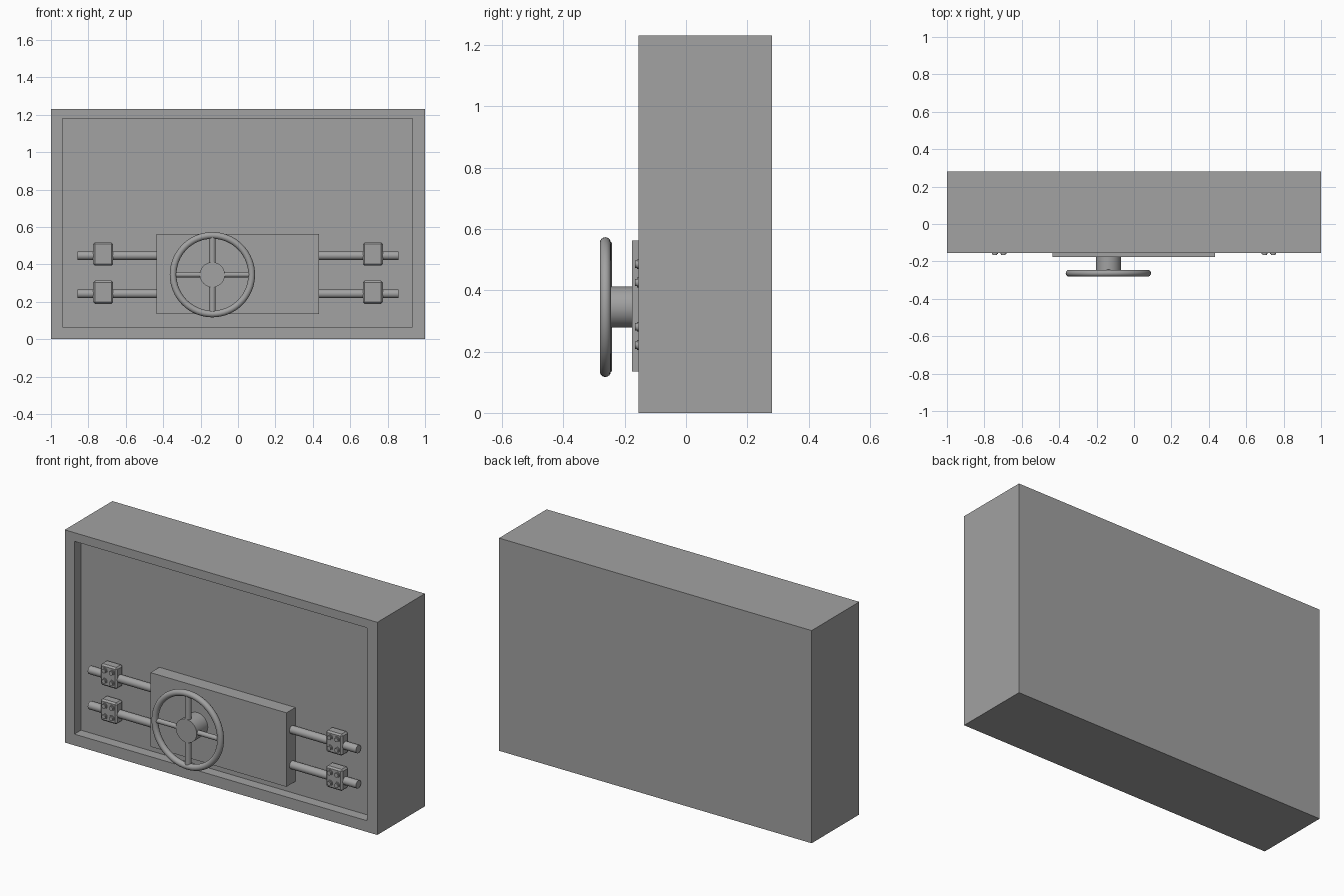
import bpy
import bmesh
import math
from mathutils import Matrix, Vector

old = bpy.data.objects.get("Cube")
if old:
    bpy.data.objects.remove(old, do_unlink=True)

grey = bpy.data.materials.new("steel_grey")
grey.use_nodes = True
colour = (0.36, 0.36, 0.36, 1)
grey.diffuse_color = colour
grey.node_tree.nodes["Principled BSDF"].inputs["Base Color"].default_value = colour

FLOOR = -0.095   # recessed door panel
RIM = -0.155     # front of the frame


def finish(obj, name, smooth=False):
    obj.name = name
    obj.data.materials.append(grey)
    if smooth:
        bpy.ops.object.shade_smooth_by_angle(angle=math.radians(40))
    return obj


def box(name, low, high, bevel=0):
    low, high = Vector(low), Vector(high)
    bpy.ops.mesh.primitive_cube_add(size=1, location=(low + high) / 2)
    obj = bpy.context.object
    obj.data.transform(Matrix.Diagonal((*(high - low), 1)))
    if bevel:
        mod = obj.modifiers.new("edge_bevel", "BEVEL")
        mod.width = bevel
        mod.segments = 1
    return finish(obj, name)


def rod(name, start, end, radius, sides=32):
    start, end = Vector(start), Vector(end)
    axis = end - start
    bpy.ops.mesh.primitive_cylinder_add(
        vertices=sides, radius=radius, depth=axis.length, location=(start + end) / 2,
        rotation=axis.to_track_quat("Z", "Y").to_euler())
    return finish(bpy.context.object, name, True)


# Body with a recessed front panel
body = box("safe_body", (-1, RIM, 0), (1, 0.28, 1.23))
bm = bmesh.new()
bm.from_mesh(body.data)
front = min(bm.faces, key=lambda f: f.calc_center_median().y)
bmesh.ops.inset_region(bm, faces=[front], thickness=0.06)
panel = bmesh.ops.extrude_discrete_faces(bm, faces=[front])["faces"][0]
inner = body.matrix_world.translation
corners = [(v, v.co.x > 0, v.co.z > 0) for v in panel.verts]
rim_verts = [e.other_vert(v) for v in panel.verts for e in v.link_edges
             if e.other_vert(v) not in panel.verts]
for v in list(panel.verts) + rim_verts:
    v.co.x = 0.933 if v.co.x > 0 else -0.938
    v.co.z = (1.18 if v.co.z > 0 else 0.065) - 0.615
for v in panel.verts:
    v.co.y += FLOOR - RIM
bm.to_mesh(body.data)
bm.free()

# Lock cover
box("lock_cover", (-0.437, -0.176, 0.135), (0.433, FLOOR, 0.563))

# Locking bars with bolted brackets, on both sides
for side, label in ((1, "left"), (-1, "right")):
    for bar_z, level in ((0.447, "upper"), (0.243, "lower")):
        tag = f"{label}_{level}"
        rod(f"{tag}_locking_bar", (side * 0.42, -0.125, bar_z),
            (side * 0.858, -0.125, bar_z), 0.023)
        cx, cz = side * 0.721, bar_z + 0.008
        box(f"{tag}_bracket", (cx - 0.053, RIM, cz - 0.062),
            (cx + 0.053, FLOOR, cz + 0.062), 0.009)
        for dx in (-0.023, 0.023):
            for dz in (-0.03, 0.03):
                x, z = cx + dx, cz + dz
                rod(f"{tag}_bolt_washer", (x, RIM + 0.004, z), (x, -0.16, z), 0.016, 16)
                rod(f"{tag}_bolt_head", (x, RIM, z), (x, -0.167, z), 0.012, 16)

# Hand wheel: rim, hub and four spokes
wx, wy, wz = -0.137, -0.263, 0.345
bpy.ops.mesh.primitive_torus_add(
    location=(wx, wy, wz), rotation=(math.pi / 2, 0, 0), major_segments=64,
    minor_segments=16, major_radius=0.21, minor_radius=0.018)
finish(bpy.context.object, "wheel_rim", True)
rod("wheel_hub", (wx, -0.17, wz), (wx, -0.277, wz), 0.067, 48)
for name, dx, dz, radius in (("left", 1, 0, 0.014), ("right", -1, 0, 0.014),
                             ("top", 0, 1, 0.018), ("bottom", 0, -1, 0.018)):
    rod(f"{name}_wheel_spoke", (wx + dx * 0.05, wy + 0.004, wz + dz * 0.05),
        (wx + dx * 0.21, wy + 0.004, wz + dz * 0.21), radius, 20)
